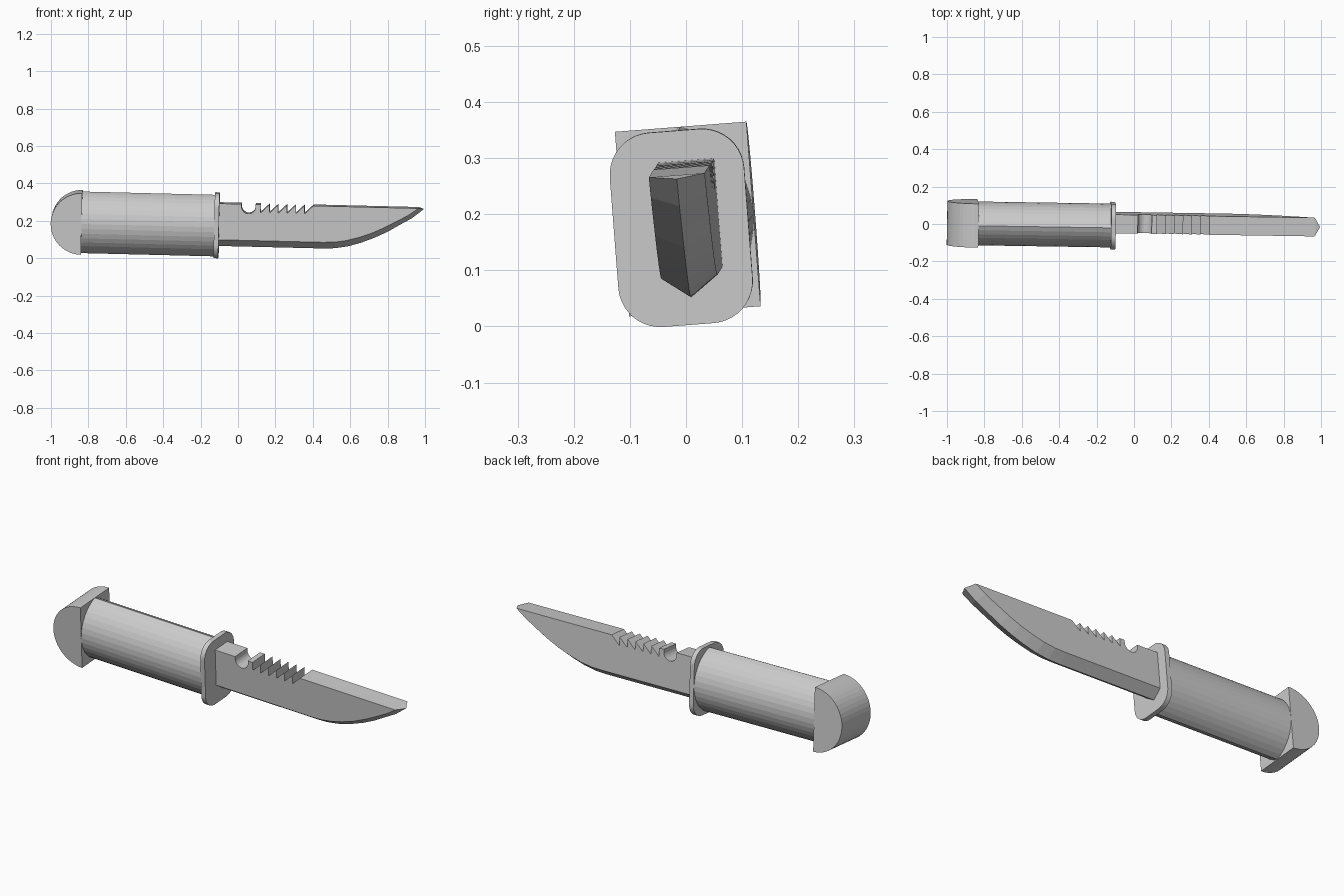
import bpy, bmesh, math
from mathutils import Matrix, Vector

cube = bpy.data.objects.get("Cube")
if cube:
    bpy.data.objects.remove(cube, do_unlink=True)

grey = bpy.data.materials.new("plain grey")
grey.use_nodes = True
colour = (0.6, 0.6, 0.6, 1)
grey.diffuse_color = colour
grey.node_tree.nodes["Principled BSDF"].inputs["Base Color"].default_value = colour

# The whole knife lies along x with a slight roll, dip and turn
POSE = (Matrix.Translation((0, -0.010, 0.171))
        @ Matrix.Rotation(math.radians(-0.9), 4, 'Z')
        @ Matrix.Rotation(math.radians(1.4), 4, 'Y')
        @ Matrix.Rotation(math.radians(4.4), 4, 'X'))


def finish(name, bm):
    bmesh.ops.recalc_face_normals(bm, faces=bm.faces[:])
    mesh = bpy.data.meshes.new(name)
    bm.to_mesh(mesh)
    bm.free()
    mesh.materials.append(grey)
    ob = bpy.data.objects.new(name, mesh)
    bpy.context.collection.objects.link(ob)
    ob.matrix_world = POSE
    return ob


def prism(name, points, direction):
    """Extrude a flat outline along a direction."""
    bm = bmesh.new()
    face = bm.faces.new([bm.verts.new(p) for p in points])
    out = bmesh.ops.extrude_face_region(bm, geom=[face], use_keep_orig=True)
    moved = [v for v in out["geom"] if isinstance(v, bmesh.types.BMVert)]
    bmesh.ops.translate(bm, verts=moved, vec=Vector(direction))
    return finish(name, bm)


def arc(cx, cy, r, start, end, steps):
    angles = [math.radians(start + (end - start) * i / steps) for i in range(steps + 1)]
    return [(cx + r * math.cos(a), cy + r * math.sin(a)) for a in angles]


# Pommel: half cylinder across the end of the handle
PX, HALF_H, HALF_W = -0.835, 0.165, 0.1175
prism("pommel", [(x, -HALF_W, z) for x, z in arc(PX, 0, HALF_H, 90, 270, 24)],
      (0, 2 * HALF_W, 0))

# Handle: lens section made of two arcs meeting at a ridge above and below
R = (HALF_H ** 2 + HALF_W ** 2) / (2 * HALF_W)
spread = math.degrees(math.asin(HALF_H / R))
side = arc(HALF_W - R, 0, R, -spread, spread, 16)
lens = side + [(-y, z) for y, z in reversed(side[1:-1])]
prism("handle", [(PX, y, z) for y, z in lens], (0.72, 0, 0))

# Guard: thin plate with rounded corners
gw, gh, gr = 0.12, 0.1735, 0.075
outline = []
for sy, sz, start in ((1, 1, 0), (-1, 1, 90), (-1, -1, 180), (1, -1, 270)):
    outline += arc(sy * (gw - gr), sz * (gh - gr), gr, start, start + 90, 10)
prism("guard", [(-0.126, y, z + 0.002) for y, z in outline], (0.025, 0, 0))

# Blade spine: round notch, then six saw teeth, then straight to the tip
TOP, ROOT = 0.121, -0.11
spine = [(ROOT, TOP), (0.017, TOP)]
spine += arc(0.055, 0.108, 0.038, 180, 345, 10)
spine += [(0.092, TOP), (0.12, TOP)]
for i in range(6):
    x = 0.12 + 0.047 * i
    spine += [(x, TOP - 0.044), (x + 0.046, TOP)]
spine.append((0.964, TOP))

# Cutting edge from tip to root, and the shoulder line of its bevel
edge = [(0.992, 0.115), (0.93, 0.065), (0.86, 0.024), (0.8, -0.012), (0.73, -0.046),
        (0.66, -0.074), (0.59, -0.095), (0.52, -0.107), (0.45, -0.11), (ROOT, -0.11)]
shoulder = [spine[-1], (0.91, 0.083), (0.84, 0.044), (0.78, 0.012), (0.715, -0.018),
            (0.645, -0.043), (0.58, -0.061), (0.515, -0.071), (0.45, -0.073), (ROOT, -0.073)]

bm = bmesh.new()
OFF, T = 0.018, 0.05
flat = spine + shoulder[1:]
front, back = [[bm.verts.new((x, OFF + s * T, z)) for x, z in flat] for s in (-1, 1)]
keen = [bm.verts.new((x, OFF, z)) for x, z in edge]
bm.faces.new(front)
bm.faces.new(back[::-1])
tip = len(spine) - 1
for i in range(tip):
    bm.faces.new((front[i], front[i + 1], back[i + 1], back[i]))
for cheek in (front, back):
    low = cheek[tip:]
    for i in range(len(low) - 1):
        bm.faces.new((low[i], low[i + 1], keen[i + 1], keen[i]))
bm.faces.new((front[tip], back[tip], keen[0]))
bm.faces.new((front[0], back[0], back[-1], keen[-1], front[-1]))
finish("blade", bm)
